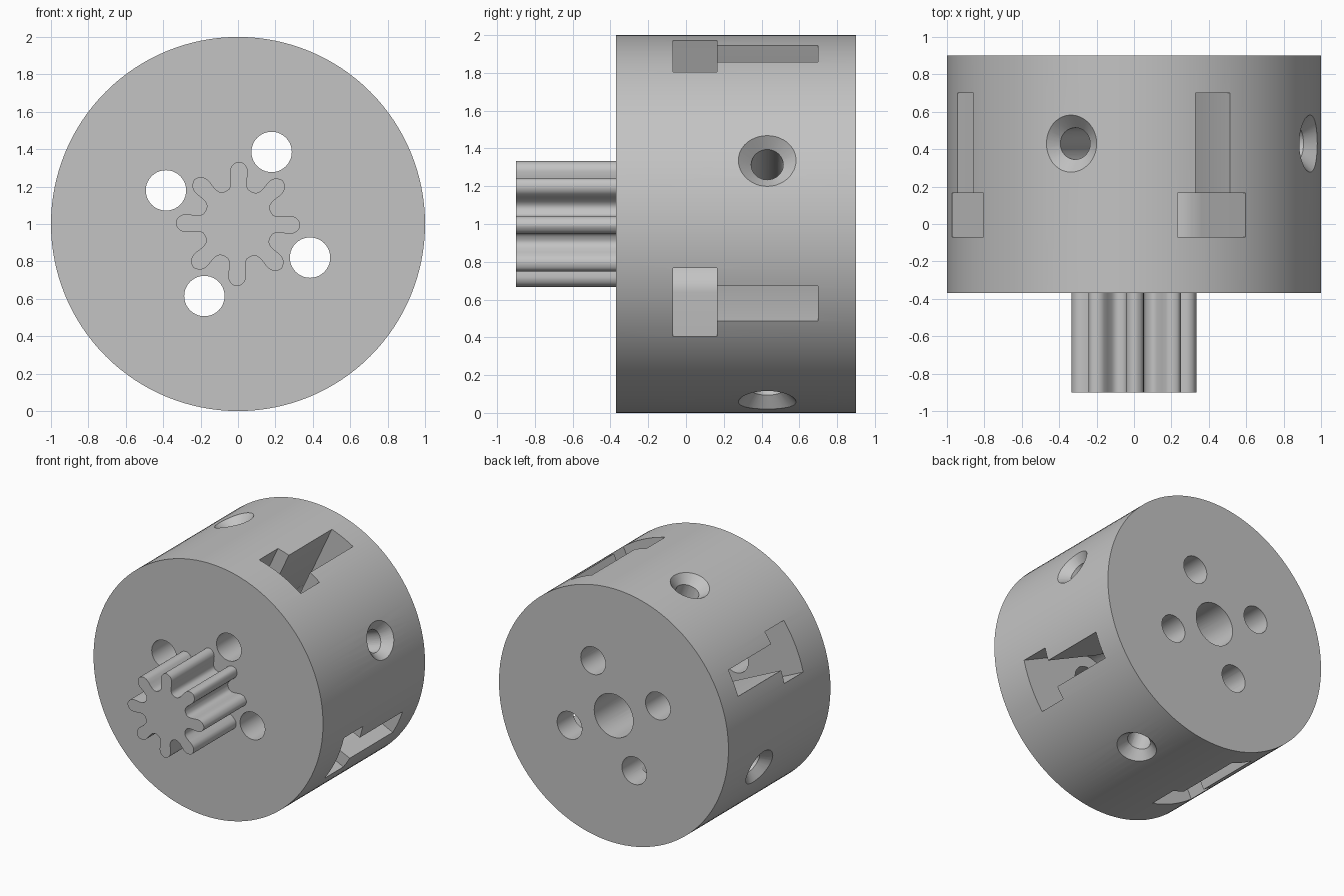
import bpy
import bmesh
from math import sin, cos, radians, pi
from mathutils import Matrix, Vector

if "Cube" in bpy.data.objects:
    bpy.data.objects.remove(bpy.data.objects["Cube"])

AXIS_Z = 1.0
FRONT, BACK = -0.37, 0.90
BOLT_CIRCLE = 0.425

grey = bpy.data.materials.new("plain_grey")
grey.use_nodes = True
grey.diffuse_color = (0.55, 0.55, 0.55, 1)
grey.node_tree.nodes["Principled BSDF"].inputs["Base Color"].default_value = (0.55, 0.55, 0.55, 1)


def make_object(name, bm):
    bmesh.ops.recalc_face_normals(bm, faces=bm.faces)
    mesh = bpy.data.meshes.new(name)
    bm.to_mesh(mesh)
    bm.free()
    mesh.materials.append(grey)
    obj = bpy.data.objects.new(name, mesh)
    bpy.context.collection.objects.link(obj)
    return obj


def prism(name, outline, y0, y1):
    """Extrude an outline, given around the main axis, along y."""
    bm = bmesh.new()
    face = bm.faces.new([bm.verts.new((x, y0, z + AXIS_Z)) for x, z in outline])
    moved = bmesh.ops.extrude_face_region(bm, geom=[face])["geom"]
    verts = [v for v in moved if isinstance(v, bmesh.types.BMVert)]
    bmesh.ops.translate(bm, verts=verts, vec=(0, y1 - y0, 0))
    return make_object(name, bm)


def circle(radius, cx=0, cz=0, steps=40):
    return [(cx + radius * cos(2 * pi * i / steps), cz + radius * sin(2 * pi * i / steps))
            for i in range(steps)]


def radial_cone(name, angle, y, r_in, r_out, rad_in, rad_out):
    """Round cutter pointing outwards from the main axis."""
    out = Vector((cos(angle), 0, sin(angle)))
    place = Matrix.Translation(out * (r_in + r_out) / 2 + Vector((0, y, AXIS_Z)))
    bm = bmesh.new()
    bmesh.ops.create_cone(bm, cap_ends=True, segments=40, radius1=rad_in, radius2=rad_out,
                          depth=r_out - r_in,
                          matrix=place @ out.to_track_quat('Z', 'Y').to_matrix().to_4x4())
    return make_object(name, bm)


def slot_outline(half_width, angle):
    """U shape: round bottom on the bolt circle, open at the rim."""
    pts = [(1.1, half_width)]
    pts += [(BOLT_CIRCLE - half_width * sin(pi * i / 20), half_width * cos(pi * i / 20))
            for i in range(21)]
    pts.append((1.1, -half_width))
    return [(r * cos(angle) - t * sin(angle), r * sin(angle) + t * cos(angle)) for r, t in pts]


def smooth_loop(points, steps=4):
    """Catmull-Rom curve through a closed list of points."""
    result, n = [], len(points)
    for i in range(n):
        a, b, c, d = (Vector(points[(i + k) % n]) for k in (-1, 0, 1, 2))
        for s in range(steps):
            t = s / steps
            p = 0.5 * (2 * b + (c - a) * t + (2 * a - 5 * b + 4 * c - d) * t * t
                       + (3 * b - a - 3 * c + d) * t ** 3)
            result.append(p[:])
    return result


# Hub drum and its cutters
body = prism("hub_body", circle(1.0, steps=128), FRONT, BACK)
cutters = [prism("shaft_bore_cutter", circle(0.17), -0.10, BACK + 0.1)]
for k in range(4):
    bolt = radians(65 + 90 * k)
    screw = radians(19.7 + 90 * k)
    cx, cz = BOLT_CIRCLE * cos(bolt), BOLT_CIRCLE * sin(bolt)
    cutters += [
        prism("bolt_head_slot_cutter", slot_outline(0.2, bolt), -0.07, 0.165),
        prism("bolt_shank_slot_cutter", slot_outline(0.102, bolt), 0.05, 0.70),
        prism("bolt_hole_cutter", circle(0.108, cx, cz), FRONT - 0.1, BACK + 0.1),
        radial_cone("set_screw_cutter", screw, 0.43, 0.08, 1.05, 0.085, 0.085),
        radial_cone("countersink_cutter", screw, 0.43, 0.93, 1.03, 0.083, 0.183),
    ]

bpy.context.view_layer.objects.active = body
for cutter in cutters:
    cutter.hide_render = True
    mod = body.modifiers.new("cut", 'BOOLEAN')
    mod.operation = 'DIFFERENCE'
    mod.solver = 'EXACT'
    mod.object = cutter
    bpy.ops.object.modifier_apply(modifier=mod.name)
    bpy.data.objects.remove(cutter)

# Pinion with eight rounded teeth: half a tooth as radius and angle
half_tooth = [(0.192, 16), (0.21, 12), (0.24, 10.5), (0.27, 10), (0.297, 8.8), (0.32, 5.5)]
tooth = ([(0.187, -22.5)] + [(r, -a) for r, a in half_tooth]
         + [(0.333, 0)] + half_tooth[::-1])
gear_points = []
for k in range(8):
    for r, a in tooth:
        angle = radians(a + 45 * k - 1)
        gear_points.append((r * cos(angle), r * sin(angle)))
pinion = prism("pinion_gear", smooth_loop(gear_points), -0.90, FRONT + 0.05)

# Smooth round walls, sharp rims
for obj in (body, pinion):
    bpy.ops.object.select_all(action='DESELECT')
    obj.select_set(True)
    bpy.context.view_layer.objects.active = obj
    bpy.ops.object.shade_smooth_by_angle(angle=radians(30))
